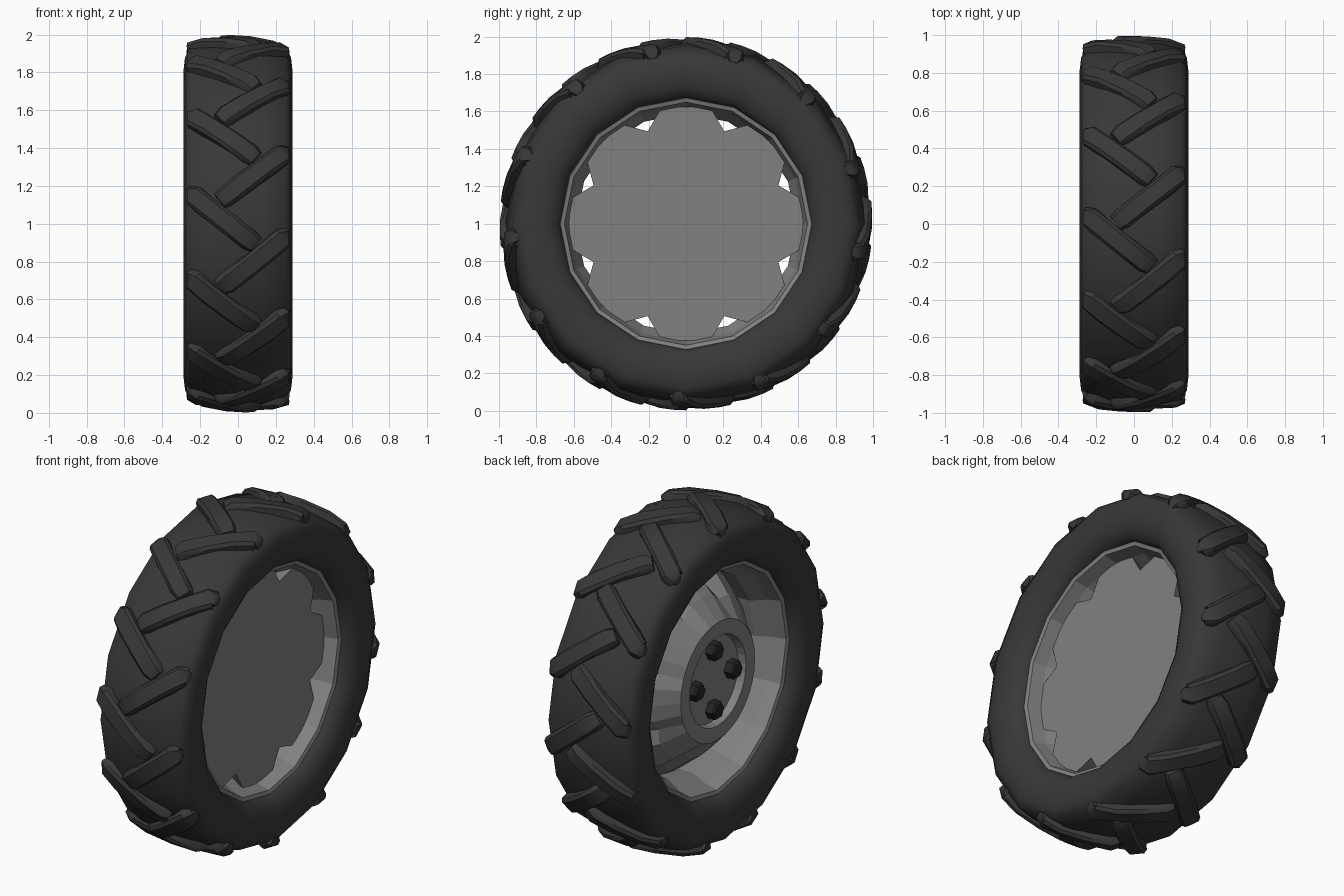
import bpy, bmesh, math
from mathutils import Vector

if "Cube" in bpy.data.objects:
    bpy.data.objects.remove(bpy.data.objects["Cube"])

def material(name, c):
    m = bpy.data.materials.new(name)
    m.diffuse_color = (*c, 1)
    m.use_nodes = True
    m.node_tree.nodes["Principled BSDF"].inputs["Base Color"].default_value = m.diffuse_color
    return m

RUBBER = material("dark rubber", (0.04, 0.04, 0.04))
METAL = material("grey metal", (0.22, 0.22, 0.22))
BOLT = material("black bolt", (0.018, 0.018, 0.018))

def polar(x, r, deg):
    """Point around the wheel axle (along x, at z = 1)."""
    a = math.radians(deg)
    return Vector((x, r * math.cos(a), 1 + r * math.sin(a)))

def finish(bm, name, mat, smooth=None):
    bmesh.ops.recalc_face_normals(bm, faces=bm.faces)
    me = bpy.data.meshes.new(name)
    bm.to_mesh(me)
    bm.free()
    me.materials.append(mat)
    ob = bpy.data.objects.new(name, me)
    bpy.context.collection.objects.link(ob)
    if smooth:
        bpy.ops.object.select_all(action='DESELECT')
        ob.select_set(True)
        bpy.context.view_layer.objects.active = ob
        bpy.ops.object.shade_smooth_by_angle(angle=math.radians(smooth))
    return ob

def skin(bm, rings, cap_start=False, cap_end=False, closed=False):
    """Join rings of points with quads."""
    vs = [[bm.verts.new(p) for p in ring] for ring in rings]
    pairs = list(zip(vs, vs[1:])) + ([(vs[-1], vs[0])] if closed else [])
    for a, b in pairs:
        n = len(a)
        for i in range(n):
            bm.faces.new((a[i], a[(i + 1) % n], b[(i + 1) % n], b[i]))
    if cap_start:
        bm.faces.new(vs[0])
    if cap_end:
        bm.faces.new(vs[-1])

def lathe(profile, n=16):
    return [[polar(x, r, 360 * i / n) for i in range(n)] for x, r in profile]

# Tyre carcass: half profile mirrored across the middle
half = [(0.205, 0.67), (0.245, 0.69), (0.275, 0.74), (0.288, 0.81),
        (0.28, 0.88), (0.255, 0.93), (0.14, 0.955)]
profile = half + [(0, 0.968)] + [(-x, r) for x, r in reversed(half)]
bm = bmesh.new()
skin(bm, lathe(profile), closed=True)
finish(bm, "tyre", RUBBER, 60)

# Tread lugs: rounded bars swept over the tread and down the shoulder
# stations: x, angle offset, top radius, half width
LUG = [(0.272, 0.0, 0.90, 0.026), (0.270, 0.0, 0.935, 0.048), (0.245, 0.3, 0.965, 0.056),
       (0.16, 4.3, 0.983, 0.056), (0.04, 9.9, 0.994, 0.056),
       (-0.06, 14.6, 0.997, 0.056), (-0.095, 16.2, 0.975, 0.046)]
def lug(bm, side, base):
    rings = []
    along = Vector((-0.76 * side, 0, 0))
    for k, (x, da, r, w) in enumerate(LUG):
        a = base + da
        c = polar(x * side, r, a)
        rad = polar(0, 1, a) - Vector((0, 0, 1))
        tan = Vector((0, -rad.z, rad.y))
        # shoulder stations face outward, tread stations face up
        mix = (1.0, 0.6, 0.25)[k] if k < 3 else 0.0
        up = (rad * (1 - mix) + Vector((side * mix, 0, 0))).normalized()
        across = (tan * 0.77 + Vector((side * 0.64, 0, 0))) if k > 1 else tan
        across = (across - up * across.dot(up)).normalized()
        rings.append([c - across * w - up * 0.06, c - across * w - up * 0.018,
                      c - across * w * 0.72, c + across * w * 0.72,
                      c + across * w - up * 0.018, c + across * w - up * 0.06])
    skin(bm, rings, True, True)

STEP = 360 / 13
for side, name, start in ((1, "right_tread_lugs", 184.4), (-1, "left_tread_lugs", 170.6)):
    bm = bmesh.new()
    for i in range(13):
        lug(bm, side, start + i * STEP)
    finish(bm, name, RUBBER, 40)

# Rim barrel with a lip on each side
lip = [(0.195, 0.69), (0.212, 0.672), (0.205, 0.65), (0.13, 0.632), (0.04, 0.59)]
bm = bmesh.new()
skin(bm, lathe(lip + [(-x, r) for x, r in reversed(lip)]))
finish(bm, "rim_barrel", METAL)

# Wheel centre: raised hub spreading into eight petals with gaps between
def petals(x, mid, edge, notch):
    ring = []
    for k in range(8):
        ring += [polar(x, r, k * 45 + d) for d, r in
                 ((-12, edge), (0, mid), (12, edge), (22.5, notch))]
    return ring

def circle(x, r):
    return petals(x, r, r, r)

bm = bmesh.new()
skin(bm, [circle(-0.165, 0.255), circle(-0.21, 0.265), circle(-0.21, 0.35),
          petals(-0.10, 0.47, 0.47, 0.43), petals(0.03, 0.575, 0.575, 0.50),
          petals(0.13, 0.625, 0.634, 0.535)], True, True)
finish(bm, "wheel_centre", METAL)

# Four hexagonal wheel bolts
bm = bmesh.new()
for k in range(4):
    c = polar(0, 0.175, 90 * k)
    def hexagon(x, r):
        return [c + Vector((x, r * math.cos(math.pi * i / 3), r * math.sin(math.pi * i / 3)))
                for i in range(6)]
    skin(bm, [hexagon(-0.15, 0.055), hexagon(-0.21, 0.055), hexagon(-0.22, 0.045)], True, True)
finish(bm, "wheel_bolts", BOLT)
